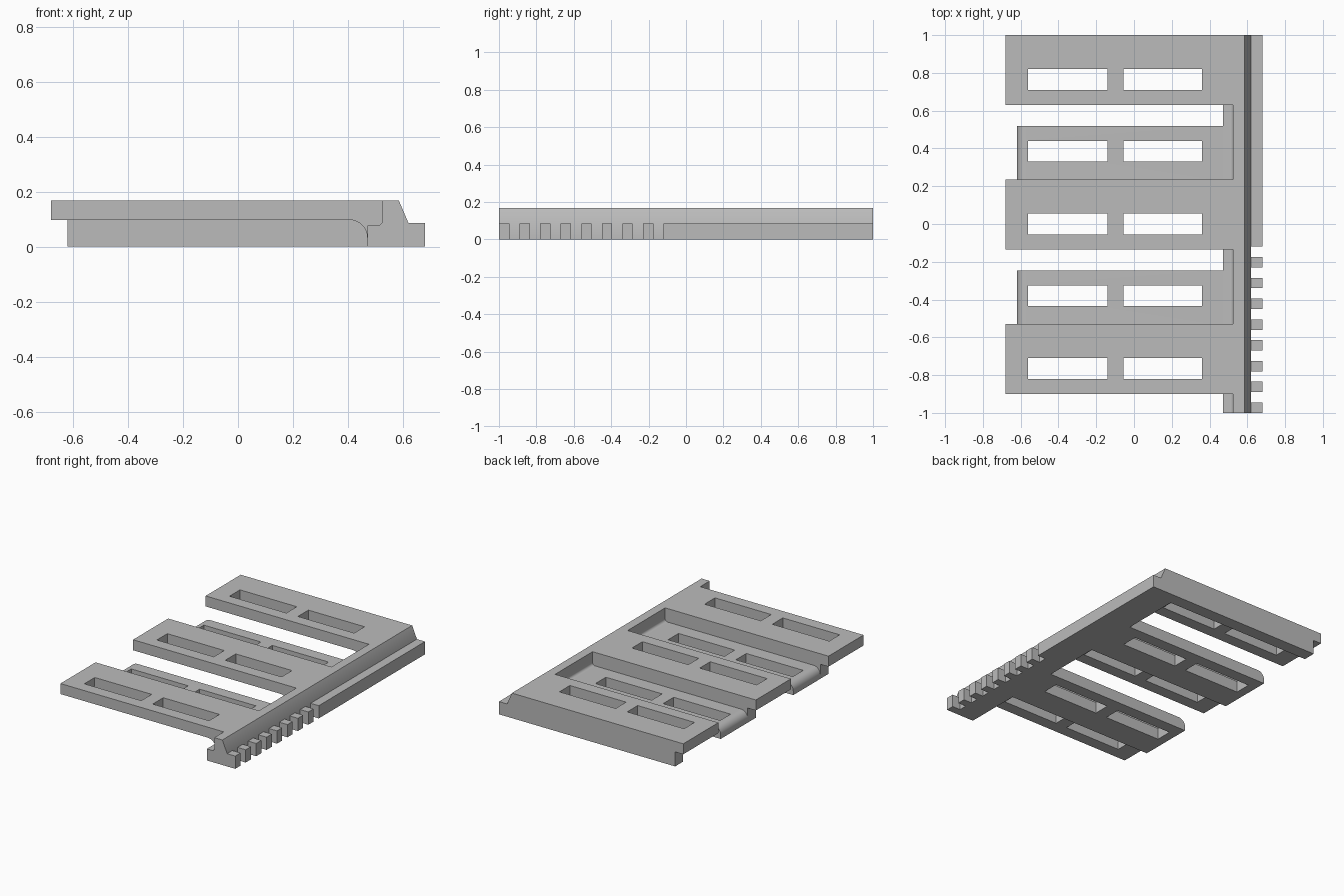
import bpy, bmesh, math

if "Cube" in bpy.data.objects:
    bpy.data.objects.remove(bpy.data.objects["Cube"], do_unlink=True)

TOP, LAP, LEDGE, STEP = 0.167, 0.097, 0.077, 0.085
WALL, ROOT, TIP, LIP = 0.525, 0.47, -0.62, -0.68

grey = bpy.data.materials.new("plain grey")
grey.use_nodes = True
grey.diffuse_color = (0.5, 0.5, 0.5, 1)
grey.node_tree.nodes["Principled BSDF"].inputs["Base Color"].default_value = (0.5, 0.5, 0.5, 1)


def arc(cx, cz, r, start, end, steps=10):
    """Points of an arc in the xz plane, angles in degrees."""
    angles = [math.radians(start + (end - start) * i / steps) for i in range(steps + 1)]
    return [(cx + r * math.cos(a), cz + r * math.sin(a)) for a in angles]


def box(x0, x1, z0, z1):
    return [(x0, z0), (x1, z0), (x1, z1), (x0, z1)]


def extrude(name, sections):
    """Make one object from (xz profile, y start, y end) sections."""
    bm = bmesh.new()
    for profile, y0, y1 in sections:
        face = bm.faces.new([bm.verts.new((x, y0, z)) for x, z in profile])
        out = bmesh.ops.extrude_face_region(bm, geom=[face])
        moved = [v for v in out["geom"] if isinstance(v, bmesh.types.BMVert)]
        bmesh.ops.translate(bm, vec=(0, y1 - y0, 0), verts=moved)
    bmesh.ops.recalc_face_normals(bm, faces=bm.faces)
    mesh = bpy.data.meshes.new(name)
    bm.to_mesh(mesh)
    bm.free()
    mesh.materials.append(grey)
    obj = bpy.data.objects.new(name, mesh)
    bpy.context.collection.objects.link(obj)
    return obj


def activate(obj):
    bpy.ops.object.select_all(action='DESELECT')
    obj.select_set(True)
    bpy.context.view_layer.objects.active = obj


def cut_slots(obj, y):
    """Cut the pair of rectangular slots centred on y."""
    cutter = extrude("slot_cutter", [(box(a, b, -0.1, 0.3), y - 0.055, y + 0.055)
                                     for a, b in ((-0.56, -0.14), (-0.055, 0.36))])
    cutter.hide_render = True
    mod = obj.modifiers.new("slots", 'BOOLEAN')
    mod.operation, mod.solver, mod.object = 'DIFFERENCE', 'EXACT', cutter
    activate(obj)
    bpy.ops.object.modifier_apply(modifier=mod.name)
    bpy.data.objects.remove(cutter, do_unlink=True)


def smooth(obj):
    activate(obj)
    bpy.ops.object.shade_smooth_by_angle(angle=math.radians(30))


# Spine with a sloped shoulder and a filleted ledge
r = 0.018
spine = extrude("spine", [([(ROOT, 0), (0.62, 0), (0.62, STEP), (0.585, TOP), (WALL, TOP)]
                           + arc(WALL - r, LEDGE + r, r, 0, -90) + [(ROOT, LEDGE)], -1, 1)])
smooth(spine)

# Edge rail, solid at the back and toothed at the front
rail = box(0.62, 0.68, 0, STEP)
extrude("edge_rail", [(rail, -0.12, 1)])
extrude("edge_teeth", [(rail, -1 + 0.11 * i, -0.945 + 0.11 * i) for i in range(8)])

# Upper fingers overhang the front; a fillet joins their underside to the spine
upper = ([(LIP, LAP)] + arc(ROOT - 0.065, LAP - 0.065, 0.065, 90, 0)
         + [(WALL, 0.032), (WALL, TOP), (LIP, TOP)])
# Lower fingers have a rounded upper tip
lower = [(ROOT, 0), (ROOT, LEDGE)] + arc(TIP + 0.05, LEDGE - 0.05, 0.05, 90, 180) + [(TIP, 0)]
pitch = 0.765
for i, place in enumerate(("front", "middle", "back")):
    y = -0.765 + pitch * i
    finger = extrude(place + "_upper_finger", [(upper, y - 0.135, y + 0.235)])
    cut_slots(finger, y)
    smooth(finger)
    # Full-height rib where upper and lower fingers overlap
    extrude(place + "_overlap_rib", [(box(TIP, ROOT, 0, LAP), y + 0.15, y + 0.235)])
    if place != "back":
        centre = y + 0.385
        tongue = extrude(place + "_lower_finger", [(lower, y + 0.235, centre + 0.135)])
        cut_slots(tongue, centre)
        smooth(tongue)
